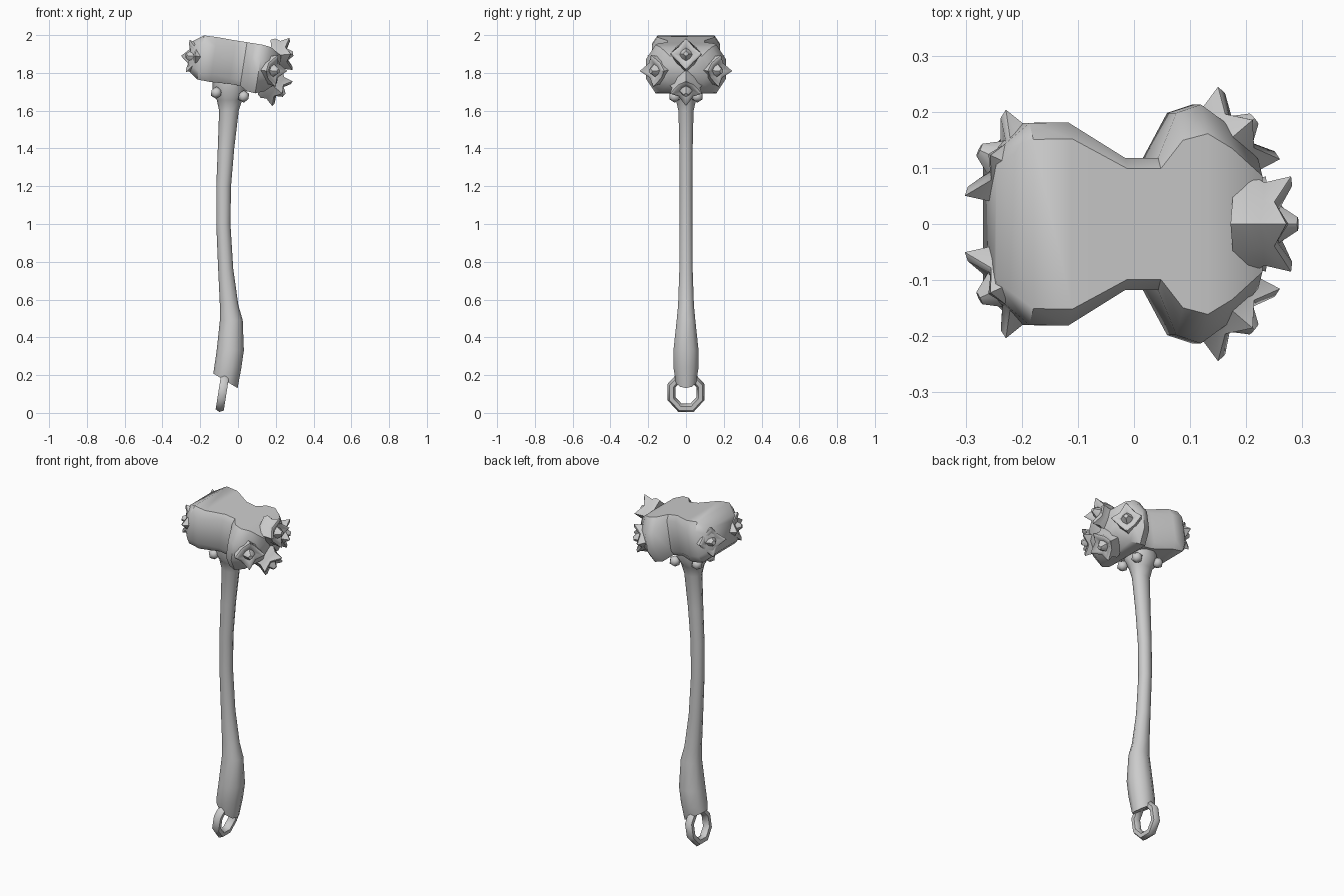
import bpy, bmesh, math
from mathutils import Vector, Matrix

if "Cube" in bpy.data.objects:
    bpy.data.objects.remove(bpy.data.objects["Cube"])

GREY = bpy.data.materials.new("stone_grey")
GREY.diffuse_color = (0.6, 0.6, 0.6, 1)
GREY.use_nodes = True
GREY.node_tree.nodes["Principled BSDF"].inputs["Base Color"].default_value = GREY.diffuse_color


def finish(name, bm, angle=40, matrix=None):
    bmesh.ops.recalc_face_normals(bm, faces=bm.faces)
    mesh = bpy.data.meshes.new(name)
    bm.to_mesh(mesh)
    bm.free()
    if matrix:
        mesh.transform(matrix)
    mesh.materials.append(GREY)
    mesh.shade_smooth()
    mesh.set_sharp_from_angle(angle=math.radians(angle))
    obj = bpy.data.objects.new(name, mesh)
    bpy.context.collection.objects.link(obj)
    return obj


def loft(name, rings, angle=40, matrix=None):
    """Skin a list of equal-length point rings and cap both ends."""
    bm = bmesh.new()
    loops = [[bm.verts.new(p) for p in ring] for ring in rings]
    n = len(loops[0])
    for a, b in zip(loops, loops[1:]):
        for i in range(n):
            j = (i + 1) % n
            bm.faces.new((a[i], a[j], b[j], b[i]))
    bm.faces.new(loops[0])
    bm.faces.new(loops[-1])
    return finish(name, bm, angle, matrix)


# Head: chamfered box sections along x with a pinched waist, tilted down to the right
def head_section(x, w, top, bottom, c):
    d = c * 0.65
    return [(x, -w, bottom + c), (x, -w + d, bottom), (x, w - d, bottom), (x, w, bottom + c),
            (x, w, top - c), (x, w - d, top), (x, -w + d, top), (x, -w, top - c)]


head_profile = [(-0.23, 0.125, 0.075, -0.075, 0.035), (-0.17, 0.180, 0.118, -0.118, 0.045),
                (-0.10, 0.181, 0.120, -0.120, 0.045), (0.0, 0.118, 0.118, -0.115, 0.03),
                (0.06, 0.118, 0.118, -0.115, 0.03), (0.10, 0.198, 0.118, -0.138, 0.075),
                (0.145, 0.213, 0.118, -0.142, 0.08), (0.19, 0.180, 0.112, -0.125, 0.07),
                (0.25, 0.115, 0.075, -0.070, 0.045)]
loft("head", [head_section(*s) for s in head_profile], 45,
     Matrix.Translation((-0.03, 0, 1.855)) @ Matrix.Rotation(math.radians(9), 4, 'Y'))

# Spiked studs: four-tipped diamonds with a centre point
STUD = [(0.085, -0.10, 0.066, -0.10), (0.090, -0.075, 0.068, -0.075),
        (0.074, -0.048, 0.061, -0.045), (0.085, 0.0, 0.056, -0.026),
        (0.068, 0.002, 0.045, -0.022), (0.034, -0.022, 0.030, -0.022),
        (0.012, 0.012, 0.012, 0.012)]


def stud(name, centre, normal, scale=1.0):
    rings = []
    for tip_r, tip_h, mid_r, mid_h in STUD:
        ring = []
        for i in range(8):
            a = i * math.pi / 4
            r, h = (mid_r, mid_h) if i % 2 else (tip_r, tip_h)
            ring.append((r * math.cos(a), r * math.sin(a), h))
        rings.append(ring)
    turn = Vector(normal).to_track_quat('Z', 'Y').to_matrix().to_4x4()
    loft(name, rings, 50, Matrix.Translation(centre) @ turn @ Matrix.Scale(scale, 4))


stud("upper_stud", (0.28, 0, 1.90), (1, 0, 0.1))
stud("lower_stud", (0.235, 0, 1.69), (0.75, 0, -0.62))
for side, label in ((-1, "front"), (1, "back")):
    stud(label + "_right_stud", (0.205, side * 0.18, 1.81), (0.76, side * 0.65, -0.1))
    stud(label + "_left_stud", (-0.265, side * 0.127, 1.89), (-0.9, side * 0.43, 0.12))

# Handle: bent shaft with a swollen grip (z, left x, right x, half depth)
shaft = [(0.24, -0.126, 0.018, 0.070), (0.33, -0.113, 0.031, 0.070), (0.49, -0.096, 0.025, 0.052),
         (0.57, -0.096, 0.002, 0.044), (0.76, -0.105, -0.025, 0.037), (1.0, -0.115, -0.040, 0.035),
         (1.2, -0.115, -0.037, 0.035), (1.4, -0.107, -0.020, 0.037), (1.6, -0.100, 0.004, 0.042),
         (1.655, -0.112, 0.022, 0.056), (1.70, -0.135, 0.045, 0.085), (1.76, -0.135, 0.045, 0.085)]


def shaft_ring(z, x0, x1, d, slope=0.0):
    cx, rx = (x0 + x1) / 2, (x1 - x0) / 2
    ring = []
    for i in range(10):
        a = i * math.tau / 10
        x = cx + rx * math.cos(a)
        ring.append((x, d * math.sin(a), z - slope * (x - cx)))
    return ring


# Slanted butt of the grip
butt = shaft_ring(0.17, -0.131, -0.002, 0.056, 0.6)
loft("handle", [butt] + [shaft_ring(*s) for s in shaft], 50)

# Small rivets around the flared neck
for x, z in ((-0.115, 1.695), (0.03, 1.675)):
    for y in (-0.06, 0.06):
        bm = bmesh.new()
        bmesh.ops.create_icosphere(bm, subdivisions=1, radius=0.033)
        finish("neck_rivet", bm, 50, Matrix.Translation((x, y, z)))

# Hanging ring: eight-sided loop below the grip
bm = bmesh.new()
SEG, TUBE = 8, 6
loops = []
for i in range(SEG):
    a = (i + 0.5) * math.tau / SEG
    loop = []
    for j in range(TUBE):
        b = j * math.tau / TUBE
        r = 0.083 + 0.022 * math.cos(b)
        loop.append(bm.verts.new((0.025 * math.sin(b), r * math.cos(a), r * 1.1 * math.sin(a))))
    loops.append(loop)
for i in range(SEG):
    p, q = loops[i], loops[(i + 1) % SEG]
    for j in range(TUBE):
        k = (j + 1) % TUBE
        bm.faces.new((p[j], p[k], q[k], q[j]))
finish("hanging_ring", bm, 60,
       Matrix.Translation((-0.082, 0, 0.11)) @ Matrix.Rotation(math.radians(9), 4, 'Y'))
